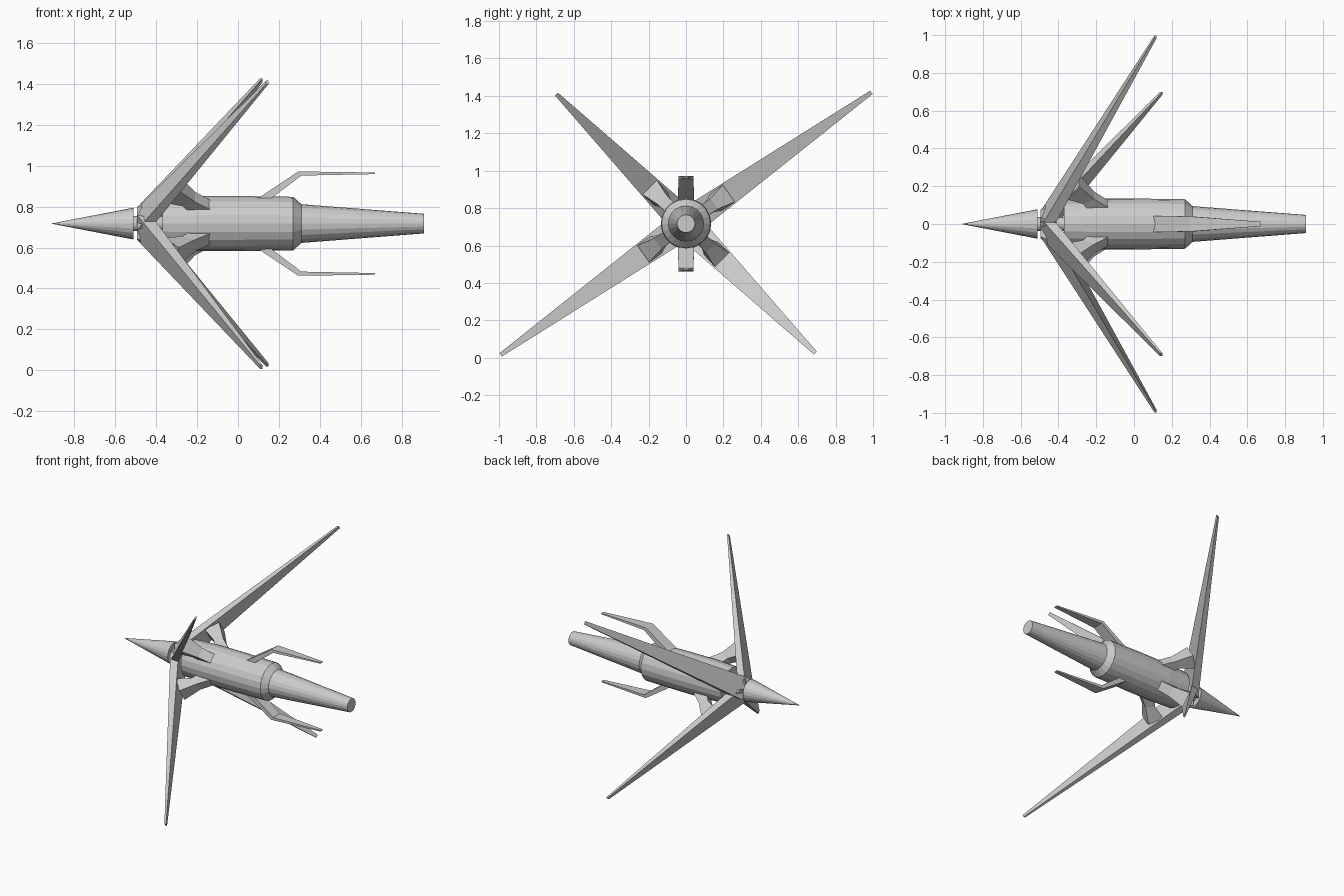
import bpy, bmesh, math
from mathutils import Vector

if "Cube" in bpy.data.objects:
    bpy.data.objects.remove(bpy.data.objects["Cube"])

AXIS_Z = 0.717
SIDES = 20


def finish(name, bm):
    bmesh.ops.recalc_face_normals(bm, faces=bm.faces)
    mesh = bpy.data.meshes.new(name)
    bm.to_mesh(mesh)
    bm.free()
    ob = bpy.data.objects.new(name, mesh)
    ob.location.z = AXIS_Z
    bpy.context.collection.objects.link(ob)
    return ob


def loft(name, rings):
    """Skin closed rings of points and cap both ends."""
    bm = bmesh.new()
    loops = [[bm.verts.new(p) for p in ring] for ring in rings]
    n = len(loops[0])
    for a, b in zip(loops, loops[1:]):
        for i in range(n):
            j = (i + 1) % n
            bm.faces.new((a[i], a[j], b[j], b[i]))
    bm.faces.new(loops[0])
    bm.faces.new(loops[-1])
    return finish(name, bm)


def turned(name, profile):
    """Round part along x from (x, radius) pairs."""
    return loft(name, [[(x, r * math.cos(2 * math.pi * i / SIDES),
                         r * math.sin(2 * math.pi * i / SIDES))
                        for i in range(SIDES)] for x, r in profile])


def radial_beam(name, angle, sections):
    """Four-sided beam; sections hold ((x, r) front, (x, r) back, width)."""
    out = Vector((0, math.cos(angle), math.sin(angle)))
    side = Vector((0, -math.sin(angle), math.cos(angle)))
    rings = []
    for (xf, rf), (xb, rb), w in sections:
        f = Vector((xf, 0, 0)) + out * rf
        b = Vector((xb, 0, 0)) + out * rb
        s = side * w / 2
        rings.append([f - s, f + s, b + s, b - s])
    return loft(name, rings)


# Central fuselage parts
turned("nose_cone", [(-0.91, 0.001), (-0.51, 0.078)])
turned("neck", [(-0.512, 0.036), (-0.36, 0.036)])
turned("main_body", [(-0.37, 0.128), (-0.2, 0.135), (0.0, 0.135), (0.27, 0.131),
                     (0.31, 0.095)])
turned("tail_cone", [(0.305, 0.095), (0.91, 0.048)])

# Four swept wings with braces back to the body
wings = [(35.3, 1.214, 0.12), (135, 0.978, 0.15),
         (215.3, 1.214, 0.12), (315, 0.978, 0.15)]
for i, (deg, tip_r, tip_x) in enumerate(wings, 1):
    a = math.radians(deg)
    radial_beam(f"wing_{i}", a, [
        ((-0.495, 0.0), (-0.41, 0.0), 0.06),
        ((-0.495, 0.03), (-0.41, 0.07), 0.15),
        ((tip_x - 0.012, tip_r), (tip_x, tip_r), 0.022)])
    radial_beam(f"wing_brace_{i}", a, [
        ((-0.36, 0.2), (-0.29, 0.28), 0.11),
        ((-0.27, 0.155), (-0.21, 0.185), 0.07),
        ((-0.24, 0.115), (-0.13, 0.125), 0.065)])

# Upper and lower bent arms
for name, deg in (("upper_arm", 90), ("lower_arm", 270)):
    radial_beam(name, math.radians(deg), [
        ((0.10, 0.125), (0.165, 0.125), 0.086),
        ((0.295, 0.255), (0.31, 0.235), 0.08),
        ((0.67, 0.25), (0.67, 0.242), 0.024)])
